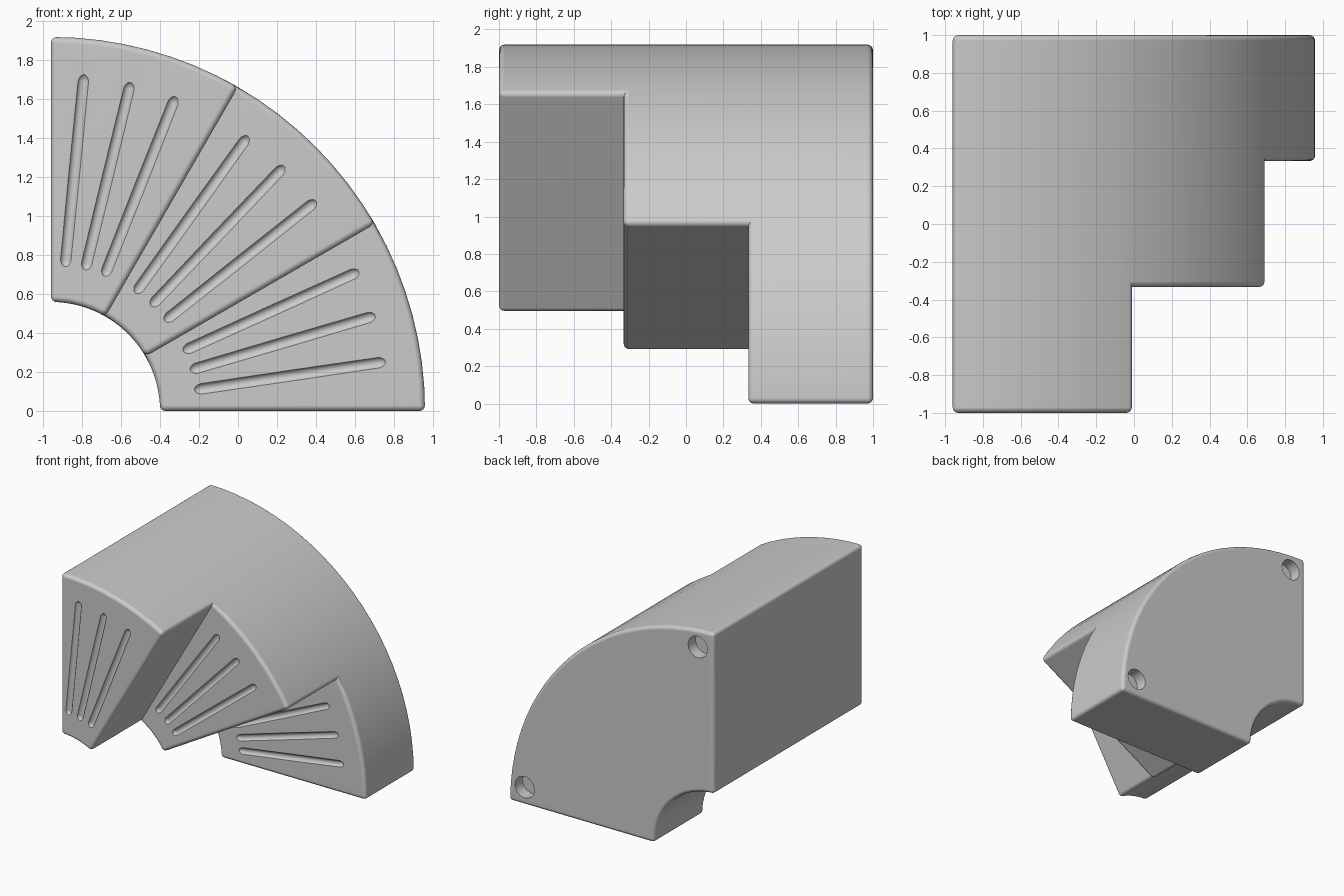
import bpy, bmesh
from math import radians, cos, sin
from mathutils import Matrix, Vector

if "Cube" in bpy.data.objects:
    bpy.data.objects.remove(bpy.data.objects["Cube"])

CX = -0.96                       # arc centre in x (z = 0)
R_IN, R_OUT = 0.56, 1.92
LEVELS = [-1.0, -1 / 3, 1 / 3, 1.0]
N = 8                            # arc segments per 30 degree step


def polar(r, deg, y):
    a = radians(deg)
    return Vector((CX + r * cos(a), y, r * sin(a)))


def mesh_object(name, bm):
    me = bpy.data.meshes.new(name)
    bm.to_mesh(me)
    bm.free()
    ob = bpy.data.objects.new(name, me)
    bpy.context.collection.objects.link(ob)
    return ob


# Stepped quarter ring: cells in angle x depth, keeping only outside faces
bm = bmesh.new()
faces = {}
for i in range(3 * N):
    for j in range(i // N, 3):
        corner = lambda a, b, c: (i + a, j + b, c)
        for axis in range(3):
            for side in (0, 1):
                quad = []
                for u, v in ((0, 0), (1, 0), (1, 1), (0, 1)):
                    c = [u, v]
                    c.insert(axis, side)
                    quad.append(corner(*c))
                key = frozenset(quad)
                if key in faces:
                    del faces[key]       # shared by two cells
                else:
                    faces[key] = quad
verts = {}
for quad in faces.values():
    for k in quad:
        if k not in verts:
            i, j, c = k
            verts[k] = bm.verts.new(polar((R_IN, R_OUT)[c], 90 - 30 * i / N, LEVELS[j]))
    bm.faces.new([verts[k] for k in quad])
bmesh.ops.recalc_face_normals(bm, faces=bm.faces[:])

# Round all convex edges
convex = [e for e in bm.edges if e.calc_face_angle_signed() > radians(30)]
bmesh.ops.bevel(bm, geom=convex, offset=0.03, offset_type='OFFSET', segments=4,
                profile=0.5, affect='EDGES', clamp_overlap=False)
body = mesh_object("stepped_arc_block", bm)

# Cutters: three radial grooves on each step front
bm = bmesh.new()
for step in range(3):
    for k in (1, 2, 3):
        deg = 90 - 30 * (step + 1) + 0.4 + 8 * k
        d = polar(1, deg, 0) - Vector((CX, 0, 0))
        rot = d.to_track_quat('Z', 'Y').to_matrix().to_4x4()
        ball = bmesh.ops.create_uvsphere(bm, u_segments=20, v_segments=12, radius=0.03)["verts"]
        for v in ball:
            v.co.z = v.co.z * 1.6 + (0.45 if v.co.z > 0.001 else -0.45 if v.co.z < -0.001 else 0)
        m = Matrix.Translation(polar(1.24, deg, LEVELS[step] - 0.01)) @ rot
        bmesh.ops.transform(bm, matrix=m, verts=ball)

# Cutters: two round sockets in the back
for x, z in ((0.15, 1.77), (1.77, 0.15)):
    m = Matrix.Translation((CX + x, 1.0, z)) @ Matrix.Rotation(radians(90), 4, 'X')
    bmesh.ops.create_cone(bm, cap_ends=True, segments=32, radius1=0.09, radius2=0.09,
                          depth=0.2, matrix=m)
cutter = mesh_object("cutter", bm)
cutter.hide_render = True

# Cut, then smooth
bpy.context.view_layer.objects.active = body
body.select_set(True)
cut = body.modifiers.new("cut", 'BOOLEAN')
cut.operation = 'DIFFERENCE'
cut.solver = 'EXACT'
cut.object = cutter
bpy.ops.object.modifier_apply(modifier=cut.name)
bpy.data.objects.remove(cutter)
bpy.ops.object.shade_smooth_by_angle(angle=radians(35))
wn = body.modifiers.new("weighted_normals", 'WEIGHTED_NORMAL')
wn.keep_sharp = True
